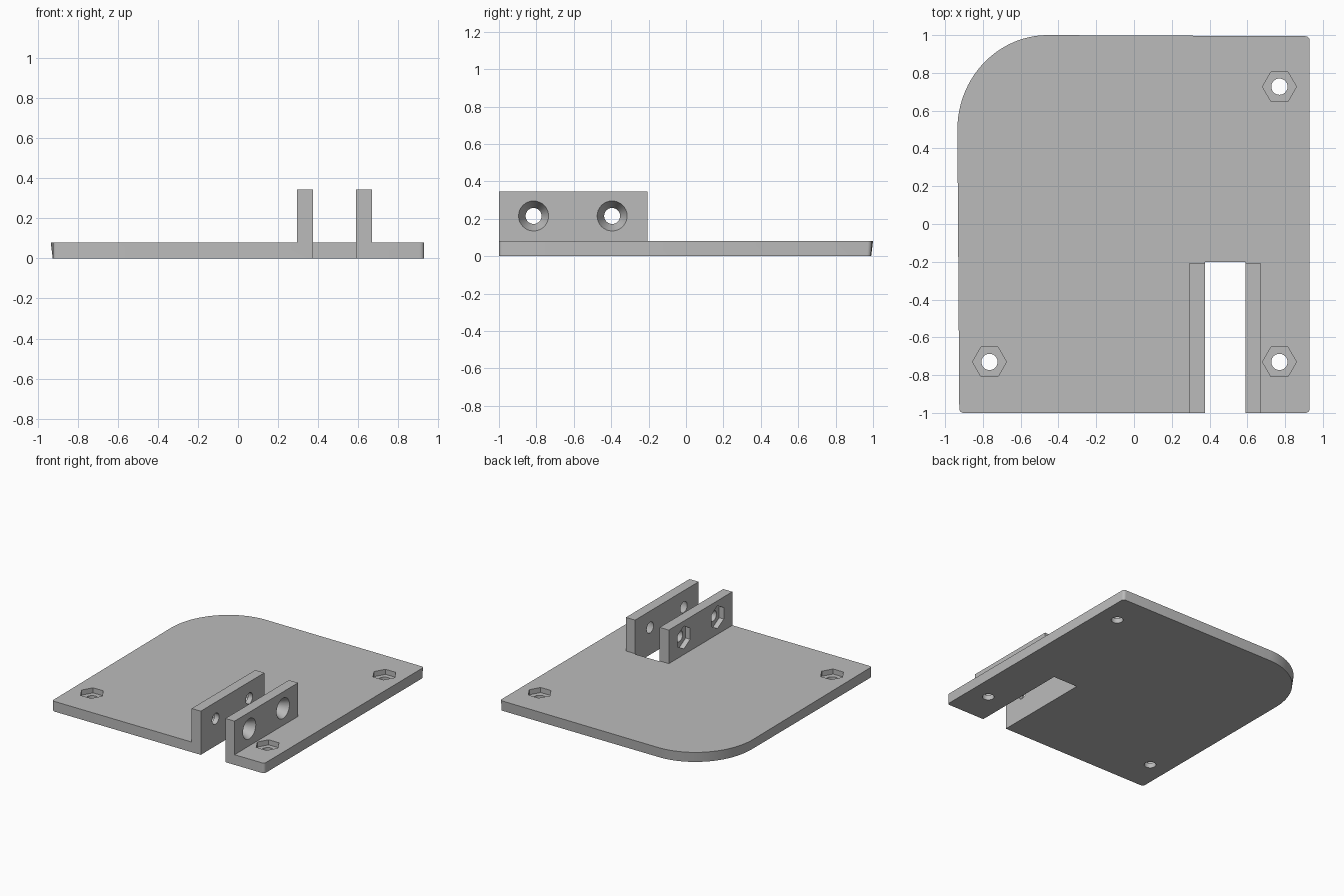
import bpy, bmesh
from math import cos, sin, pi, radians
from mathutils import Matrix, Vector

if "Cube" in bpy.data.objects:
    bpy.data.objects.remove(bpy.data.objects["Cube"], do_unlink=True)

grey = bpy.data.materials.new("plain grey")
grey.use_nodes = True
colour = (0.5, 0.5, 0.5, 1)
grey.diffuse_color = colour
grey.node_tree.nodes["Principled BSDF"].inputs["Base Color"].default_value = colour


def make_object(name, bm):
    bmesh.ops.recalc_face_normals(bm, faces=bm.faces)
    mesh = bpy.data.meshes.new(name)
    bm.to_mesh(mesh)
    bm.free()
    mesh.materials.append(grey)
    ob = bpy.data.objects.new(name, mesh)
    bpy.context.collection.objects.link(ob)
    return ob


def box(name, low, high):
    bm = bmesh.new()
    low, high = Vector(low), Vector(high)
    bmesh.ops.create_cube(bm, size=1)
    for v in bm.verts:
        v.co = (low + high) / 2 + v.co * (high - low)
    return make_object(name, bm)


def cone(name, centre, r1, r2, depth, sides, along_x=False):
    """Cylinder or cone centred at a point, r1 at its low end."""
    turn = Matrix.Rotation(pi / 2, 4, 'Y') if along_x else Matrix()
    spin = Matrix.Rotation(pi / 6 if sides == 6 else 0, 4, 'Z')
    # a hexagon starts with its points across x (or z, once turned)
    bm = bmesh.new()
    ring = [[bm.verts.new((r * cos(2 * pi * i / sides), r * sin(2 * pi * i / sides), z))
             for i in range(sides)] for r, z in ((r1, -depth / 2), (r2, depth / 2))]
    bm.faces.new(ring[0])
    bm.faces.new(ring[1])
    for i in range(sides):
        j = (i + 1) % sides
        bm.faces.new((ring[0][i], ring[0][j], ring[1][j], ring[1][i]))
    bm.transform(Matrix.Translation(centre) @ turn)
    return make_object(name, bm)


def combine(target, other, operation):
    """Apply a boolean and discard the tool."""
    other.hide_render = True
    mod = target.modifiers.new(operation, 'BOOLEAN')
    mod.operation, mod.object, mod.solver = operation, other, 'EXACT'
    bpy.context.view_layer.objects.active = target
    bpy.ops.object.modifier_apply(modifier=mod.name)
    bpy.data.objects.remove(other, do_unlink=True)


def corner(cx, cy, rx, ry, start, steps):
    return [(cx + rx * cos(radians(start + 90 * i / steps)),
             cy + ry * sin(radians(start + 90 * i / steps))) for i in range(steps + 1)]


def outline(inset):
    r = 0.022
    return (corner(-0.925 + r, -1 + r, r, r, 180, 5)
            + corner(0.93 - r, -1 + r, r, r, 270, 5)
            + corner(0.93 - r, 0.994 - inset / 2 - r, r, r, 0, 5)
            + corner(-0.455, 0.5, 0.48 - inset, 0.5 - inset, 90, 32))


# Base plate, its large corner flaring slightly towards the top
thick = 0.08
bm = bmesh.new()
bottom = [bm.verts.new((x, y, 0)) for x, y in outline(0.01)]
top = [bm.verts.new((x, y, thick)) for x, y in outline(0)]
bm.faces.new(bottom)
bm.faces.new(top)
for i in range(len(top)):
    j = (i + 1) % len(top)
    bm.faces.new((bottom[i], bottom[j], top[j], top[i]))
bracket = make_object("mounting_bracket", bm)

# Twin upright lugs: one raised block, split by the slot
combine(bracket, box("lugs", (0.295, -1, 0.04), (0.67, -0.207, 0.345)), 'UNION')
combine(bracket, box("slot", (0.375, -1.2, -0.2), (0.59, -0.2, 0.6)), 'DIFFERENCE')

# Plate bolt holes with hexagonal nut pockets
for x, y in ((0.77, 0.727), (0.77, -0.73), (-0.765, -0.73)):
    combine(bracket, cone("bolt_hole", (x, y, 0), 0.043, 0.043, 0.5, 32), 'DIFFERENCE')
    combine(bracket, cone("nut_pocket", (x, y, thick), 0.09, 0.09, 0.08, 6), 'DIFFERENCE')

# Lug holes: nut pockets on one outer face, tapered holes on the other
for y in (-0.815, -0.395):
    place = (0.335, y, 0.215)
    combine(bracket, cone("lug_hole", place, 0.043, 0.043, 0.2, 32, True), 'DIFFERENCE')
    combine(bracket, cone("lug_pocket", (0.295, y, 0.215), 0.09, 0.09, 0.08, 6, True),
            'DIFFERENCE')
    combine(bracket, cone("tapered_hole", (0.63, y, 0.215), 0.038, 0.085, 0.1, 32, True),
            'DIFFERENCE')

bpy.ops.object.select_all(action='DESELECT')
bracket.select_set(True)
bpy.context.view_layer.objects.active = bracket
bpy.ops.object.shade_smooth_by_angle(angle=radians(30))
